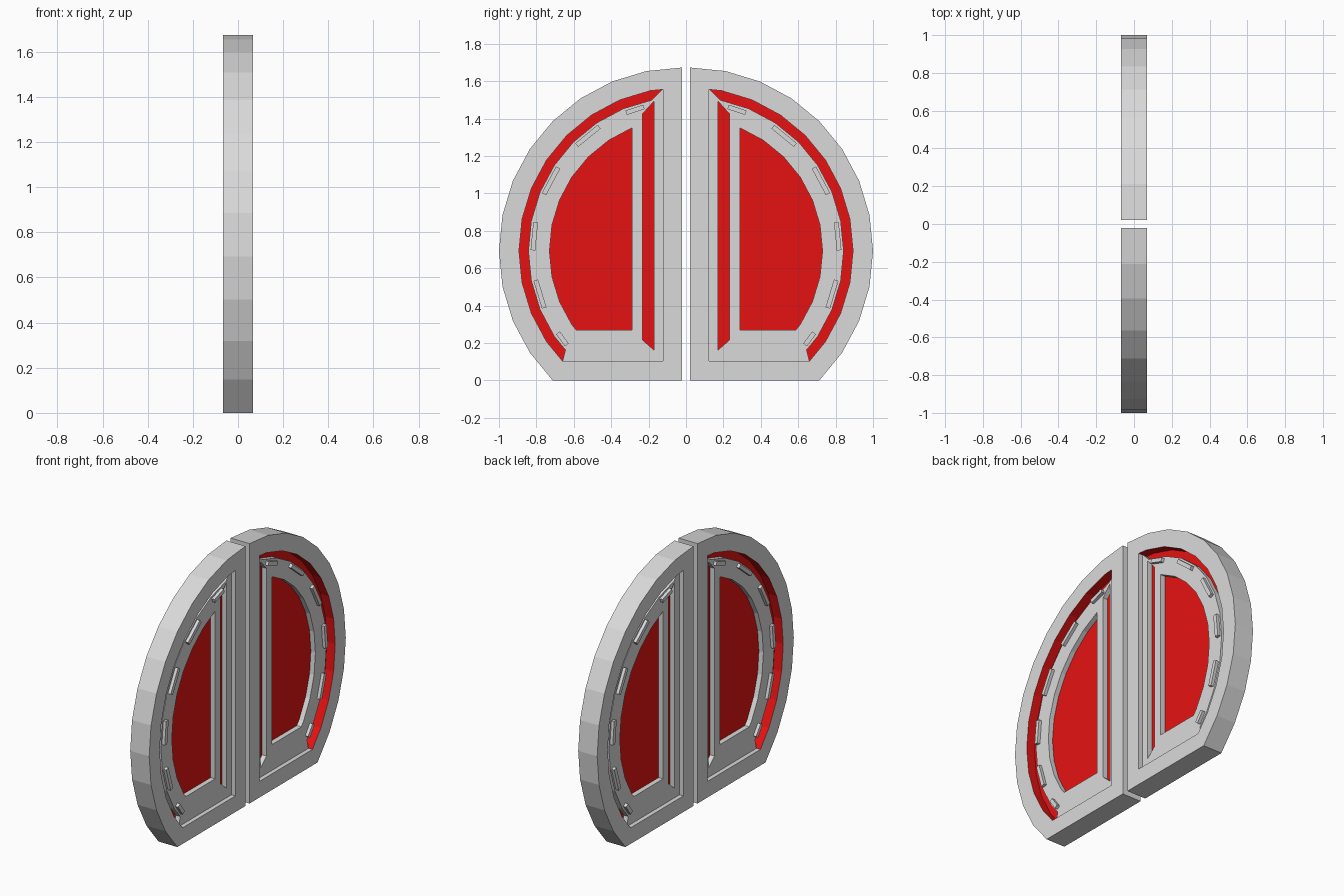
import bpy, bmesh, math
from mathutils import Vector, Matrix

if "Cube" in bpy.data.objects:
    bpy.data.objects.remove(bpy.data.objects["Cube"])

CY, CZ = 0.02, 0.693          # centre of the arcs of the +y door leaf
STEP = math.radians(11.25)    # arc segment angle
HALF = 0.0675                 # half thickness of the frame


def material(name, color):
    m = bpy.data.materials.new(name)
    m.diffuse_color = (*color, 1)
    m.use_nodes = True
    m.node_tree.nodes["Principled BSDF"].inputs["Base Color"].default_value = m.diffuse_color
    return m


GREY = material("light grey", (0.70, 0.70, 0.70))
RED = material("red", (0.79, 0.006, 0.006))


def arc(r, ymin, zmin):
    """Arc polyline from top to bottom, clipped to y >= ymin and z >= zmin."""
    pts = [Vector((CY + r * math.sin(k * STEP), CZ + r * math.cos(k * STEP)))
           for k in range(17)]
    for axis, low in ((0, ymin), (1, zmin)):
        out = []
        for i, p in enumerate(pts):
            if i and (pts[i - 1][axis] < low - 1e-6) != (p[axis] < low - 1e-6):
                q = pts[i - 1]
                out.append(q.lerp(p, (low - q[axis]) / (p[axis] - q[axis])))
            if p[axis] >= low - 1e-6:
                out.append(p)
        # the lower end of the arc curls back to y = CY, so keep the outer run only
        pts = [p for i, p in enumerate(out) if i == 0 or (p - out[i - 1]).length > 1e-4]
    return [tuple(p) for p in pts]


def half_disc(r, ymin, zmin):
    return arc(r, ymin, zmin) + [(ymin, zmin)]


def finish(name, bm, mats):
    bmesh.ops.recalc_face_normals(bm, faces=bm.faces)
    me = bpy.data.meshes.new(name)
    bm.to_mesh(me)
    bm.free()
    for m in mats:
        me.materials.append(m)
    ob = bpy.data.objects.new(name, me)
    bpy.context.collection.objects.link(ob)
    mod = ob.modifiers.new("other leaf", 'MIRROR')
    mod.use_axis = (False, True, False)
    mod.use_mirror_merge = False
    return ob


def plate(name, loops, h, mats):
    """Flat plate in the yz plane; loops after the first are holes."""
    bm = bmesh.new()
    for loop in loops:
        vs = [bm.verts.new((-h, y, z)) for y, z in loop]
        for i, v in enumerate(vs):
            bm.edges.new((vs[i - 1], v))
    bmesh.ops.triangle_fill(bm, edges=bm.edges[:], use_beauty=True)
    res = bmesh.ops.extrude_face_region(bm, geom=bm.faces[:], use_keep_orig=True)
    top = [g for g in res["geom"] if isinstance(g, bmesh.types.BMVert)]
    bmesh.ops.translate(bm, verts=top, vec=(2 * h, 0, 0))
    return finish(name, bm, mats)


# Outer frame with its opening; the curved inner wall is red
opening = half_disc(0.873, 0.123, 0.104)
frame = plate("door_frame", [half_disc(0.98, 0.021, 0.0), opening], HALF, [GREY, RED])
for f in frame.data.polygons:
    radial = Vector((0, f.center.y - CY, f.center.z - CZ))
    if (abs(f.normal.x) < 0.1 and 0.85 < radial.length < 0.9
            and f.normal.dot(radial.normalized()) < -0.97):
        f.material_index = 1

# Recessed panel with a slot beside the straight edge and a window hole
panel = arc(0.823, 0.182, 0.163) + [(0.66, 0.104), (0.123, 0.104), (0.123, 1.559)]
slot = [(0.172, 0.163), (0.233, 0.217), (0.233, 1.425), (0.172, 1.492)]
window = half_disc(0.71, 0.29, 0.27)
plate("door_panel", [panel, slot, window], 0.04, [GREY])

# Red core seen at the bottom of the window, slot and curved groove
plate("red_core", [opening], 0.008, [RED])

# Small raised bars following the curve
bm = bmesh.new()
for deg, length in ((18.5, 0.10), (39.4, 0.155), (61.9, 0.16),
                    (84.4, 0.15), (106.9, 0.155), (126.3, 0.08)):
    a = math.radians(deg)
    centre = Vector((0, CY + 0.795 * math.sin(a), CZ + 0.795 * math.cos(a)))
    bmesh.ops.create_cube(bm, size=1, matrix=Matrix.Translation(centre)
                          @ Matrix.Rotation(-a, 4, 'X')
                          @ Matrix.Diagonal((0.12, length, 0.025, 1)))
finish("raised_bars", bm, [GREY])
